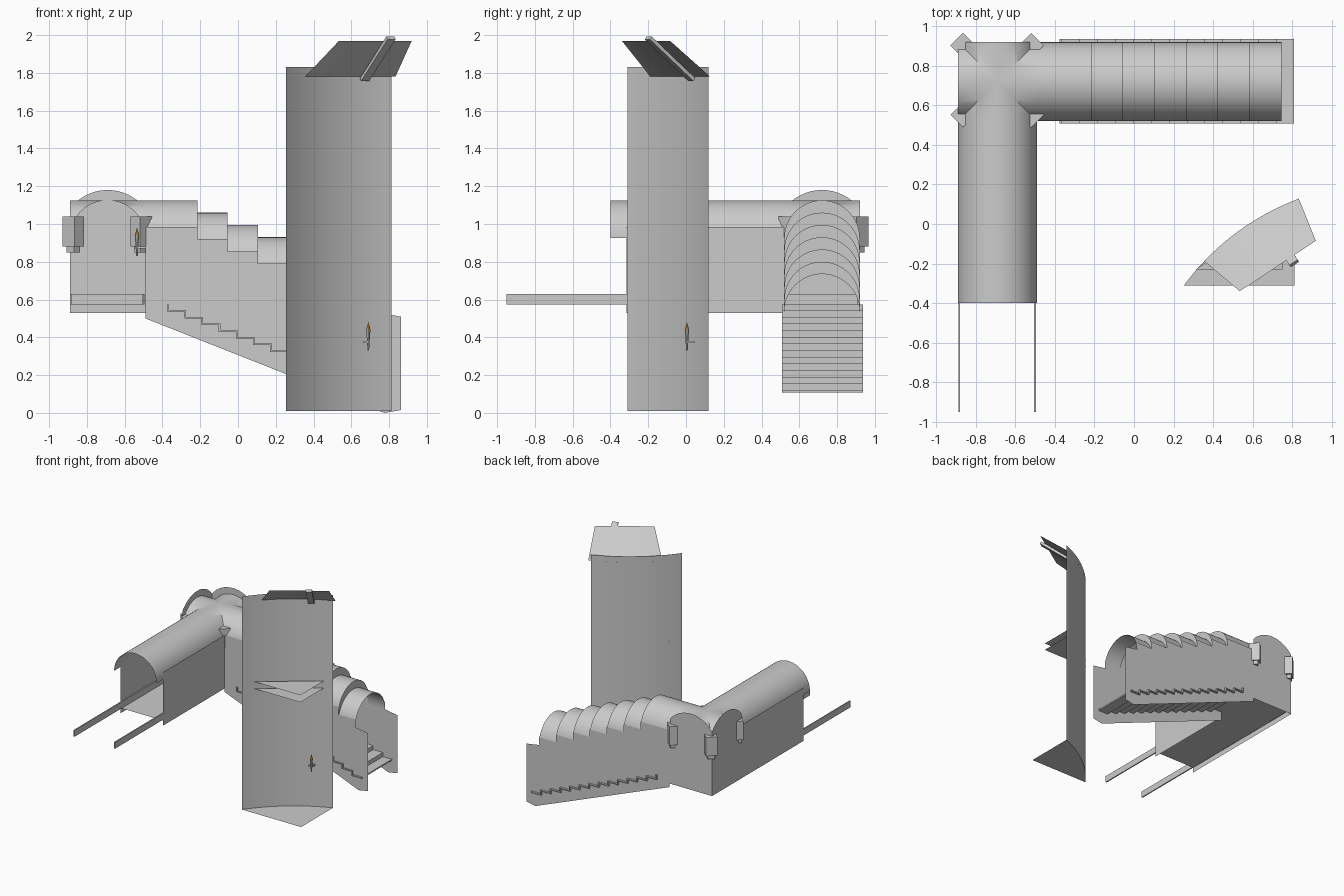
import bpy, bmesh
from math import sin, cos, pi, sqrt, radians
from mathutils import Vector

if "Cube" in bpy.data.objects:
    bpy.data.objects.remove(bpy.data.objects["Cube"])

XL, XR, YF, YB = -0.89, -0.49, 0.52, 0.92      # corner room bounds
CX, CY, R, SPRING = -0.69, 0.72, 0.2, 0.925
FLOOR = 0.575


def make(name, faces, smooth=False):
    """Object from a list of polygons, welded."""
    bm = bmesh.new()
    for f in faces:
        bm.faces.new([bm.verts.new(p) for p in f])
    bmesh.ops.remove_doubles(bm, verts=bm.verts, dist=0.0005)
    bmesh.ops.recalc_face_normals(bm, faces=bm.faces)
    me = bpy.data.meshes.new(name)
    bm.to_mesh(me)
    bm.free()
    ob = bpy.data.objects.new(name, me)
    bpy.context.collection.objects.link(ob)
    if smooth:
        bpy.context.view_layer.objects.active = ob
        ob.select_set(True)
        bpy.ops.object.shade_smooth_by_angle(angle=radians(35))
        ob.select_set(False)
    return ob


def loft(a, b):
    """Quad strip between two point rows."""
    return [(a[i], a[i + 1], b[i + 1], b[i]) for i in range(len(a) - 1)]


def box(name, centre, size, rot=(0, 0, 0), color=None):
    bpy.ops.mesh.primitive_cube_add(size=1, location=centre, rotation=rot)
    ob = bpy.context.object
    ob.name, ob.scale = name, size
    return ob


N = 28
ARC = [(-R * cos(pi * i / N), R * sin(pi * i / N)) for i in range(N + 1)]


def arch_x(x, spring):                          # arch across y, at a given x
    return [(x, CY + u, spring + v) for u, v in ARC]


def arch_y(y, spring):                          # arch across x, at a given y
    return [(CX + u, y, spring + v) for u, v in ARC]


# Barrel vault of the front hallway
make("front_hall_vault", loft(arch_y(-0.40, SPRING), arch_y(YF, SPRING)), True)

# Groin vault over the corner: each arch runs in to the diagonals
groin = []
for swap in (False, True):
    for s in (-1, 1):
        edge, diag = [], []
        for u, v in ARC:
            e, d = (u, s * R), (u, s * abs(u))
            if swap:
                e, d = e[::-1], d[::-1]
            edge.append((CX + e[0], CY + e[1], SPRING + v))
            diag.append((CX + d[0], CY + d[1], SPRING + v))
        for q in loft(edge, diag):
            pts = []
            for p in q:
                if all((Vector(p) - Vector(o)).length > 1e-5 for o in pts):
                    pts.append(p)
            if len(pts) > 2:
                groin.append(pts)
make("corner_groin_vault", groin, True)

# Vault of the stair hallway, stepping down with crescent risers
edges = [XR] + [-0.215 + 0.16 * i for i in range(7)]
faces = []
for i in range(7):
    s = SPRING - 0.065 * i
    faces += loft(arch_x(edges[i], s), arch_x(edges[i + 1], s))
    if i < 6:
        faces += loft(arch_x(edges[i + 1], s), arch_x(edges[i + 1], s - 0.065))
make("stair_hall_vault", faces, True)

# Side walls of the stair hallway with stepped top and sloping foot
wall = [(XR, 0.50), (0.775, 0.0), (0.862, 0.015), (0.862, 0.51), (0.74, 0.53)]
for i in reversed(range(7)):
    z = 0.985 - 0.065 * i
    wall += [(edges[i + 1], z), (edges[i], z)]
for name, y in (("stair_wall_front", YF), ("stair_wall_back", YB)):
    make(name, [[(x, y, z) for x, z in wall]])

# Front hallway walls, and arched walls closing the corner
make("front_hall_walls", [
    [(x, -0.315, 0.53), (x, YF, 0.53), (x, YF, 0.985), (x, -0.315, 0.985)] for x in (XL, XR)])
gable = [(-R, 0.53)]
a0 = 0.65
for i in range(17):
    a = pi - a0 - (pi - 2 * a0) * i / 16
    gable.append((0.25 * cos(a), 0.93 + 0.25 * sin(a)))
gable.append((R, 0.53))
make("corner_arched_walls", [[(XL, CY + u, z) for u, z in gable],
                             [(CX + u, YB, z) for u, z in gable]])

# Floor
make("hall_floor", [[(XL, -0.315, FLOOR), (XR, -0.315, FLOOR), (XR, YB, FLOOR), (XL, YB, FLOOR)],
                    [(XR, YF, FLOOR), (-0.37, YF, FLOOR), (-0.37, YB, FLOOR), (XR, YB, FLOOR)]])

# Skirting rails, running out past the front hallway
for name, x, y1 in (("left_rail", -0.884, YB), ("right_rail", -0.502, YF)):
    box(name, (x, (y1 - 0.95) / 2, 0.602), (0.01, y1 + 0.95, 0.055))
box("back_rail", (CX, YB - 0.006, 0.602), (0.39, 0.01, 0.055))

# Stairs: folded sheet with a little thickness, poking through both walls
n, run, rise = 13, 1.18 / 13, (FLOOR - 0.115) / 13
line = [(-0.37, FLOOR)]
for i in range(n):
    line += [(-0.37 + run * i, FLOOR - rise * (i + 1)),
             (-0.37 + run * (i + 1), FLOOR - rise * (i + 1))]
stairs = make("stairs", loft([(x, 0.508, z) for x, z in line], [(x, 0.937, z) for x, z in line]))
solid = stairs.modifiers.new("thickness", 'SOLIDIFY')
solid.thickness, solid.offset = 0.012, 0

# Corner corbels turned 45 degrees
for sx, x in ((-1, -0.872), (1, -0.512)):
    for sy, y in ((-1, 0.545), (1, 0.91)):
        turn = (0, 0, -sx * sy * pi / 4)
        box("corbel", (x, y, 0.96), (0.09, 0.07, 0.16), turn)
        box("corbel_foot", (x, y, 0.865), (0.055, 0.045, 0.034), turn)

# Tower: one tall curved wall, bulging to the back left
A, B = Vector((0.253, -0.31)), Vector((0.813, 0.12))
BULGE = Vector((-0.61, 0.79)) * 0.05


def curve(t, z):
    p = A.lerp(B, t) + BULGE * 4 * t * (1 - t)
    return (p.x, p.y, z)


ts = [i / 20 for i in range(21)]
make("tower_wall", loft([curve(t, 0.01) for t in ts], [curve(t, 1.83) for t in ts]), True)

# Three-cornered floors inside the tower curve
make("tower_base", [[curve(t, 0.012) for t in ts] + [(0.813, -0.31, 0.012)]])
for z in (1.03, 1.09):
    make("tower_landing", [[(0.313, -0.23, z), (0.75, -0.23, z), (0.75, 0.09, z)]])

# Sloping canopy at the top, with a beam beneath it
low = [curve(0.22 + 0.81 * t, 1.78) for t in ts]
high = [(0.535 + 0.385 * t, -0.34 + 0.255 * t, 1.97) for t in ts]
make("tower_canopy", loft(low, high), True)
p, q = Vector((0.67, 0.03, 1.765)), Vector((0.81, -0.20, 1.985))
d = q - p
beam = box("canopy_beam", (p + q) / 2, (0.05, 0.02, d.length))
side = Vector((0.83, 0.55, 0))
side = (side - d.normalized() * side.dot(d.normalized())).normalized()
zax = d.normalized()
yax = zax.cross(side)
from mathutils import Matrix
beam.rotation_euler = Matrix((side, yax, zax)).transposed().to_euler()

# Wall torches
flame = bpy.data.materials.new("flame_orange")
flame.diffuse_color = (0.8, 0.4, 0.08, 1)
flame.use_nodes = True
flame.node_tree.nodes["Principled BSDF"].inputs["Base Color"].default_value = flame.diffuse_color


def torch(x, y, z, bx, by):
    bpy.ops.mesh.primitive_cone_add(vertices=8, radius1=0.004, radius2=0.011, depth=0.11,
                                    location=(x, y, z + 0.055))
    bpy.context.object.name = "torch_handle"
    bpy.ops.mesh.primitive_cone_add(vertices=8, radius1=0.012, radius2=0, depth=0.045,
                                    location=(x, y, z + 0.13))
    bpy.context.object.name = "torch_flame"
    bpy.context.object.data.materials.append(flame)
    box("torch_bracket", (x + bx / 2, y + by / 2, z + 0.045),
        (abs(bx) + 0.01, abs(by) + 0.01, 0.012))


torch(0.69, 0.005, 0.33, -0.02, 0.035)
torch(-0.535, 0.1, 0.83, 0.04, 0)
